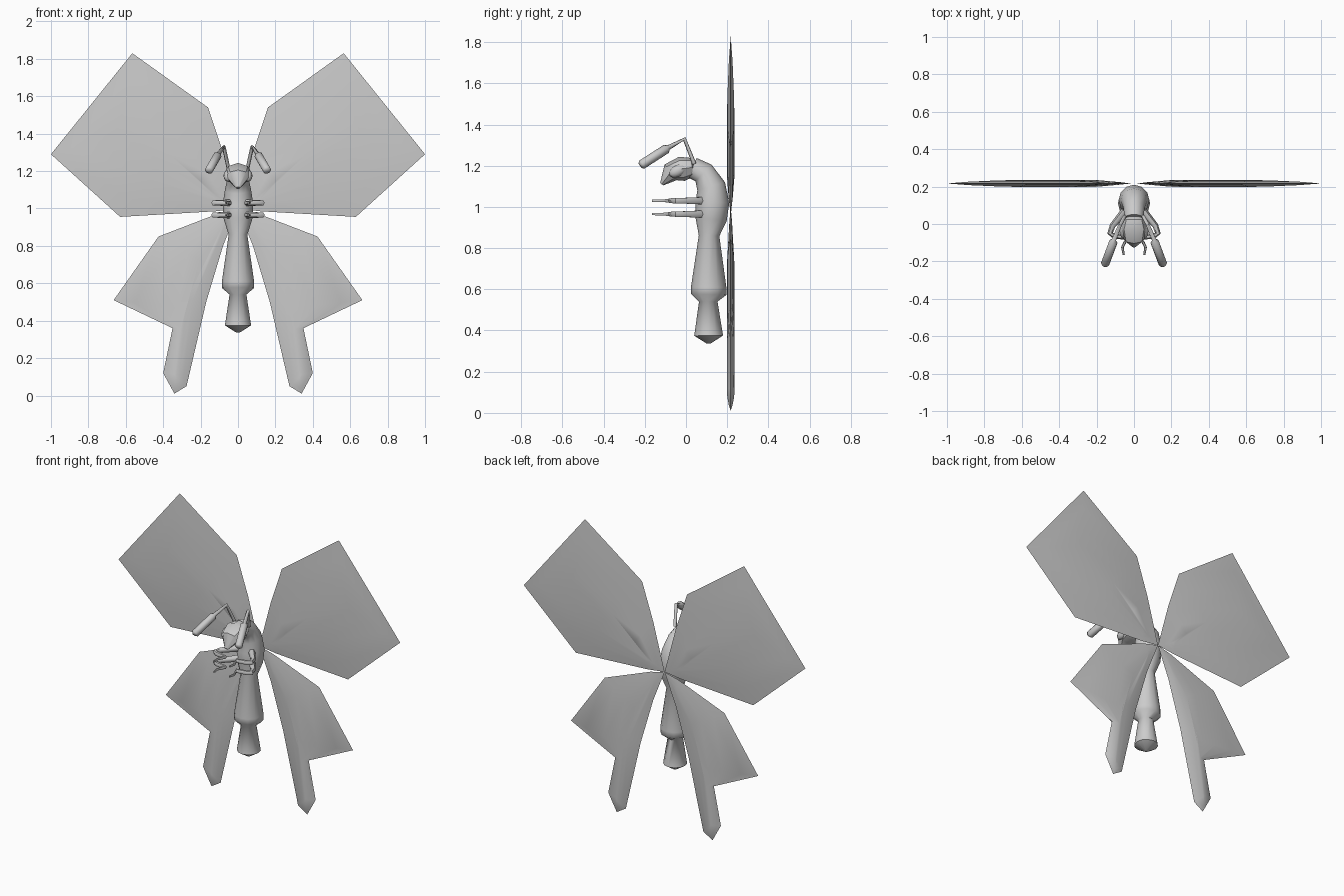
import bpy, bmesh, math
from mathutils import Vector

if "Cube" in bpy.data.objects:
    bpy.data.objects.remove(bpy.data.objects["Cube"])

grey = bpy.data.materials.new("plain grey")
grey.use_nodes = True
GREY = (0.6, 0.6, 0.6, 1)
grey.diffuse_color = GREY
grey.node_tree.nodes["Principled BSDF"].inputs["Base Color"].default_value = GREY


def finish(bm, name, sharp=60):
    bmesh.ops.recalc_face_normals(bm, faces=bm.faces)
    mesh = bpy.data.meshes.new(name)
    bm.to_mesh(mesh)
    bm.free()
    mesh.materials.append(grey)
    ob = bpy.data.objects.new(name, mesh)
    bpy.context.collection.objects.link(ob)
    bpy.ops.object.select_all(action="DESELECT")
    ob.select_set(True)
    bpy.context.view_layer.objects.active = ob
    bpy.ops.object.shade_smooth_by_angle(angle=math.radians(sharp))
    return ob


def bridge(bm, a, b):
    for i in range(len(a)):
        j = (i + 1) % len(a)
        bm.faces.new((a[i], a[j], b[j], b[i]))


def tube(name, stations, sides=8, flat=1.0, sharp=60):
    """Sweep a round section along (x, y, z, radius) stations."""
    bm = bmesh.new()
    pts = [Vector(s[:3]) for s in stations]
    rings = []
    for i, p in enumerate(pts):
        d = (pts[min(i + 1, len(pts) - 1)] - pts[max(i - 1, 0)]).normalized()
        side = Vector((1, 0, 0)) - d * d.x
        side.normalize()
        up = d.cross(side)
        r = stations[i][3]
        ring = []
        for k in range(sides):
            a = math.tau * k / sides
            ring.append(bm.verts.new(p + r * (side * math.cos(a) + up * math.sin(a) * flat)))
        rings.append(ring)
    for a, b in zip(rings, rings[1:]):
        bridge(bm, a, b)
    bm.faces.new(rings[0])
    bm.faces.new(rings[-1])
    return finish(bm, name, sharp)


def nearest(p, spine):
    """Closest point to p on a polyline."""
    best = None
    for a, b in zip(spine, spine[1:]):
        t = max(0, min(1, (p - a).dot(b - a) / (b - a).length_squared))
        q = a + (b - a) * t
        if best is None or (p - q).length < (p - best).length:
            best = q
    return best


def wing(name, side, outline, spine):
    """Lens-shaped blade: the outline shrinks towards a spine and thickens."""
    bm = bmesh.new()
    pts = [Vector(p) for p in outline]
    line = [Vector(p) for p in spine]
    rim = [bm.verts.new((side * p.x, WING_Y, p.y)) for p in pts]
    for face in (-1, 1):
        last = rim
        for pull, depth in ((0.3, 0.009), (0.65, 0.015), (0.92, 0.018)):
            ring = []
            for p in pts:
                q = p.lerp(nearest(p, line), pull)
                ring.append(bm.verts.new((side * q.x, WING_Y + face * depth * min(1, q.x * 5), q.y)))
            bridge(bm, last, ring)
            last = ring
        bm.faces.new(last)
    bmesh.ops.triangulate(bm, faces=[f for f in bm.faces if len(f.verts) > 4])
    return finish(bm, name)


WING_Y = 0.217
UPPER = [(0, 1.0), (0.08, 1.3), (0.16, 1.54), (0.565, 1.83), (1.0, 1.29), (0.63, 0.955), (0.12, 0.985)]
LOWER = [(0, 1.0), (0.1, 0.975), (0.425, 0.85), (0.665, 0.51), (0.35, 0.36), (0.4, 0.12),
         (0.34, 0.01), (0.275, 0.05), (0.17, 0.5), (0.08, 0.8)]

# Abdomen, thorax and neck in one bent sweep
tube("body", [(0, y, z, r) for y, z, r in (
    (0.11, 0.337, 0.01), (0.11, 0.375, 0.07), (0.108, 0.54, 0.045), (0.11, 0.575, 0.086),
    (0.11, 0.61, 0.086), (0.112, 0.86, 0.05), (0.122, 0.94, 0.076), (0.128, 1.02, 0.082),
    (0.122, 1.1, 0.07), (0.085, 1.165, 0.056), (0.03, 1.19, 0.052))], sides=12)

# Shield-shaped head
tube("head", [(0, 0.045, 1.195, 0.03), (0, 0.03, 1.192, 0.058), (0, -0.02, 1.185, 0.075),
              (0, -0.075, 1.168, 0.06), (0, -0.118, 1.11, 0.012)], sides=8, flat=0.8, sharp=40)

for side, tag in ((1, "left"), (-1, "right")):
    wing(tag + "_upper_wing", side, UPPER, [(0.12, 1.06), (0.4, 1.28), (0.62, 1.42)])
    wing(tag + "_lower_wing", side, LOWER, [(0.08, 0.9), (0.28, 0.55), (0.335, 0.1)])

    # Bulging eye
    bm = bmesh.new()
    bmesh.ops.create_uvsphere(bm, u_segments=10, v_segments=6, radius=0.035)
    eye = finish(bm, tag + "_eye")
    eye.scale = (0.7, 1.3, 0.8)
    eye.rotation_euler = (0.5, 0, 0)
    eye.location = (side * 0.053, -0.04, 1.175)

    # Thin antenna with a thick club
    tube(tag + "_antenna", [(side * x, y, z, r) for x, y, z, r in (
        (0.05, 0.04, 1.21, 0.01), (0.076, -0.008, 1.33, 0.01), (0.107, -0.085, 1.288, 0.012),
        (0.11, -0.095, 1.282, 0.023), (0.155, -0.215, 1.205, 0.023), (0.156, -0.222, 1.2, 0.014))])

    # Two bent legs ending in thin claws
    for name, z in (("front", 1.03), ("rear", 0.965)):
        tube(tag + "_" + name + "_leg", [(side * x, y, z, r) for x, y, r in (
            (0.05, 0.07, 0.02), (0.115, -0.01, 0.016), (0.128, -0.05, 0.015), (0.11, -0.062, 0.014),
            (0.04, -0.075, 0.012), (0.05, -0.1, 0.008), (0.062, -0.125, 0.007), (0.055, -0.165, 0.006))], sides=6)
